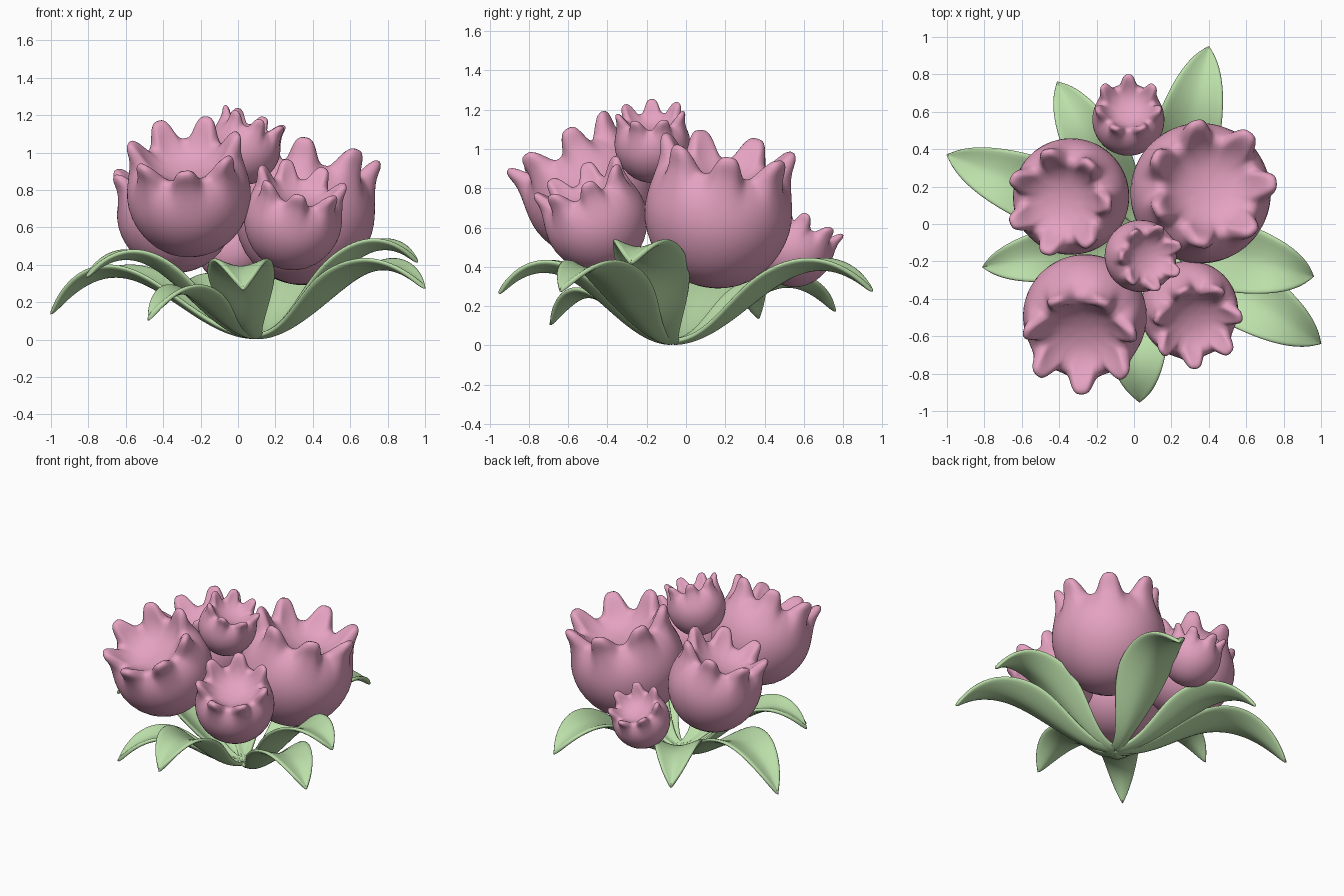
import bpy
import math
from mathutils import Vector

if "Cube" in bpy.data.objects:
    bpy.data.objects.remove(bpy.data.objects["Cube"])


def material(name, color):
    m = bpy.data.materials.new(name)
    m.diffuse_color = (*color, 1)
    m.use_nodes = True
    m.node_tree.nodes["Principled BSDF"].inputs["Base Color"].default_value = m.diffuse_color
    return m


PINK = material("petal_pink", (0.78, 0.36, 0.53))
GREEN = material("leaf_green", (0.50, 0.74, 0.40))


def add_object(name, verts, faces, mat):
    mesh = bpy.data.meshes.new(name)
    mesh.from_pydata(verts, [], faces)
    mesh.materials.append(mat)
    mesh.shade_smooth()
    ob = bpy.data.objects.new(name, mesh)
    bpy.context.collection.objects.link(ob)
    return ob


# Bloom profile: radius, height, petal flare, petal rise (body radius = 1)
PROFILE = [
    (0.30, -0.90, 0, 0), (0.60, -0.76, 0, 0), (0.84, -0.48, 0, 0),
    (0.97, -0.17, 0, 0), (1.00, 0.10, 0, 0), (0.96, 0.35, 0.0, 0),
    (0.87, 0.53, 0.04, 0.06), (0.80, 0.62, 0.10, 0.15),
    (0.76, 0.67, 0.18, 0.24), (0.71, 0.70, 0.21, 0.32),
    (0.64, 0.70, 0.18, 0.32), (0.58, 0.67, 0.14, 0.22),
    (0.52, 0.62, 0.10, 0.10), (0.43, 0.56, 0.05, 0.03),
    (0.30, 0.51, 0.02, 0.0), (0.15, 0.48, 0, 0),
]
PETALS, SEG = 7, 98


def bloom(name, center, r, tilt, heading, spin):
    t, h = math.radians(tilt), math.radians(heading)
    axis = Vector((math.sin(t) * math.cos(h), math.sin(t) * math.sin(h), math.cos(t)))
    rot = Vector((0, 0, 1)).rotation_difference(axis)
    verts = [(0, 0, -0.94)]
    for rad, z, flare, rise in PROFILE:
        for i in range(SEG):
            a = 2 * math.pi * i / SEG
            lobe = 0.5 + 0.5 * math.sin(math.pi / 2 * math.cos(a * PETALS))
            b = a + math.radians(spin)
            q = rad + flare * lobe
            verts.append((q * math.cos(b), q * math.sin(b), z + rise * lobe))
    verts.append((0, 0, 0.47))
    last = len(verts) - 1
    faces = []
    for i in range(SEG):
        j = (i + 1) % SEG
        faces.append((0, 1 + j, 1 + i))
        for k in range(len(PROFILE) - 1):
            a, b = 1 + k * SEG, 1 + (k + 1) * SEG
            faces.append((a + i, a + j, b + j, b + i))
        top = last - SEG
        faces.append((top + i, top + j, last))
    verts = [Vector(center) + rot @ (Vector(v) * r) for v in verts]
    ob = add_object(name, verts, faces, PINK)
    ob.modifiers.new("smooth", 'SUBSURF').levels = 1


# Last number: heading of one petal
bloom("bloom_back_left", (-0.33, 0.15, 0.65), 0.315, 16, 205, 50)
bloom("bloom_back_right", (0.35, 0.16, 0.645), 0.38, 14, 40, 1)
bloom("bloom_front_left", (-0.26, -0.48, 0.755), 0.335, 31, 260, 270)
bloom("bloom_front_right", (0.29, -0.45, 0.62), 0.265, 26, 298, 268)
bloom("bud_top", (0.03, -0.17, 1.01), 0.195, 20, -10, -80)
bloom("bud_back", (-0.03, 0.55, 0.48), 0.195, 30, 90, 90)

# Leaves: arching centre line, cupped cross-section, thin solid blade
BASE = Vector((0.10, -0.07, 0))


def leaf(name, tip, apex, half_width, bend=0):
    out = Vector((tip[0], tip[1], 0)) - BASE
    d = out.length
    out.normalize()
    side = Vector((-out.y, out.x, 0))
    rise = (apex - 0.343 * tip[2]) / 0.441
    ctrl = [(0, 0.0), (0.37 * d, 0.0), (0.60 * d, rise), (d, tip[2])]
    rows, cols = 22, 8
    verts, faces = [], []
    for i in range(rows + 1):
        t = 0.998 * i / rows
        u = 1 - t
        wts = (u ** 3, 3 * u * u * t, 3 * u * t * t, t ** 3)
        x = sum(w * c[0] for w, c in zip(wts, ctrl))
        z = sum(w * c[1] for w, c in zip(wts, ctrl))
        dw = (u * u, 2 * u * t, t * t)
        dx = sum(w * (ctrl[k + 1][0] - ctrl[k][0]) for k, w in enumerate(dw))
        dz = sum(w * (ctrl[k + 1][1] - ctrl[k][1]) for k, w in enumerate(dw))
        normal = (out * -dz + Vector((0, 0, dx))).normalized()
        s = min(1, t / 0.6)
        w = half_width * (0.22 + 0.78 * s * s * (3 - 2 * s)) * (1 - t ** 5) ** 0.85
        for j in range(cols + 1):
            v = 2 * j / cols - 1
            lift = 0.34 * w * abs(v) ** 1.6
            across = v * w + bend * math.sin(math.pi * t)
            verts.append(BASE + out * x + Vector((0, 0, z)) + side * across + normal * lift)
    n = cols + 1
    for i in range(rows):
        for j in range(cols):
            a = i * n + j
            faces.append((a, a + n, a + n + 1, a + 1))
    ob = add_object(name, verts, faces, GREEN)
    solid = ob.modifiers.new("thickness", 'SOLIDIFY')
    solid.thickness = 0.025
    solid.offset = 1
    ob.modifiers.new("smooth", 'SUBSURF').levels = 1


LEAVES = [
    ("leaf_back_right", (0.40, 0.95, 0.26), 0.37, 0.20, -0.02),
    ("leaf_back_left", (-0.41, 0.76, 0.16), 0.29, 0.18, 0.02),
    ("leaf_left", (-1.0, 0.37, 0.12), 0.33, 0.20),
    ("leaf_left_front", (-0.81, -0.23, 0.32), 0.41, 0.17),
    ("leaf_front", (0.03, -0.95, 0.25), 0.36, 0.20, -0.05),
    ("leaf_right_front", (1.0, -0.64, 0.26), 0.36, 0.20),
    ("leaf_right", (0.96, -0.28, 0.40), 0.45, 0.21),
    ("leaf_front_left", (-0.48, -0.69, 0.09), 0.24, 0.14),
]
for args in LEAVES:
    leaf(*args)
